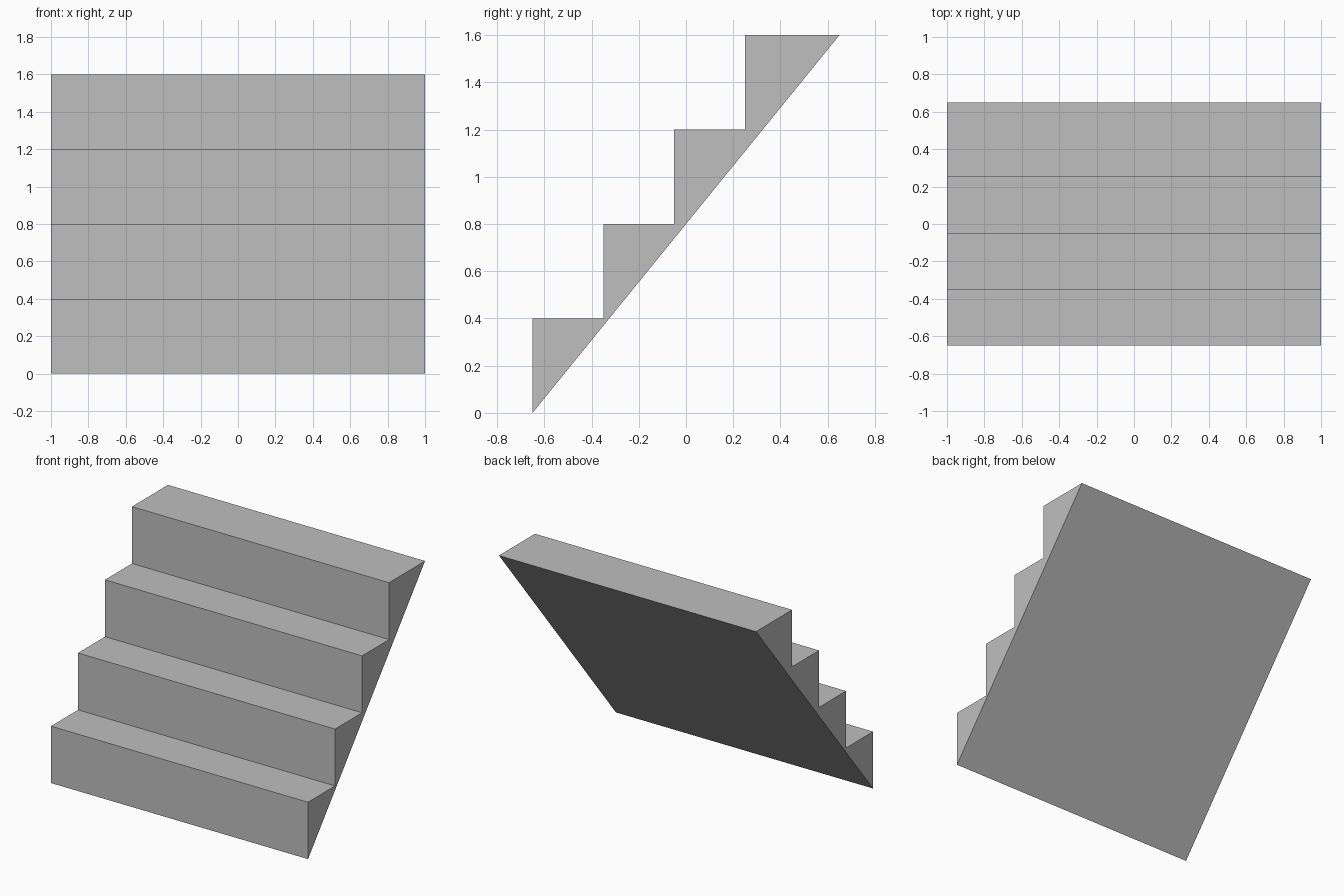
import bpy
import bmesh

# Remove the default cube
cube = bpy.data.objects.get("Cube")
if cube:
    bpy.data.objects.remove(cube, do_unlink=True)

# Plain grey material
grey = bpy.data.materials.new("stone_grey")
grey.use_nodes = True
colour = (0.52, 0.52, 0.52, 1)
grey.diffuse_color = colour
grey.node_tree.nodes["Principled BSDF"].inputs["Base Color"].default_value = colour

# Side profile: equal risers, equal treads and a deeper top landing
STEPS, RISE, RUN = 4, 0.4, 0.3
HALF_WIDTH, HALF_DEPTH = 1.0, 0.65
profile = []
for i in range(STEPS):
    y = -HALF_DEPTH + i * RUN
    profile += [(y, i * RISE), (y, (i + 1) * RISE)]
profile.append((HALF_DEPTH, STEPS * RISE))

# Extrude the profile across the width; the last edge closes the sloped underside
bm = bmesh.new()
side = bm.faces.new([bm.verts.new((-HALF_WIDTH, y, z)) for y, z in profile])
extruded = bmesh.ops.extrude_face_region(bm, geom=[side], use_keep_orig=True)
moved = [v for v in extruded["geom"] if isinstance(v, bmesh.types.BMVert)]
bmesh.ops.translate(bm, verts=moved, vec=(2 * HALF_WIDTH, 0, 0))
bmesh.ops.recalc_face_normals(bm, faces=bm.faces[:])

mesh = bpy.data.meshes.new("staircase")
bm.to_mesh(mesh)
bm.free()
mesh.materials.append(grey)
staircase = bpy.data.objects.new("staircase", mesh)
bpy.context.collection.objects.link(staircase)
